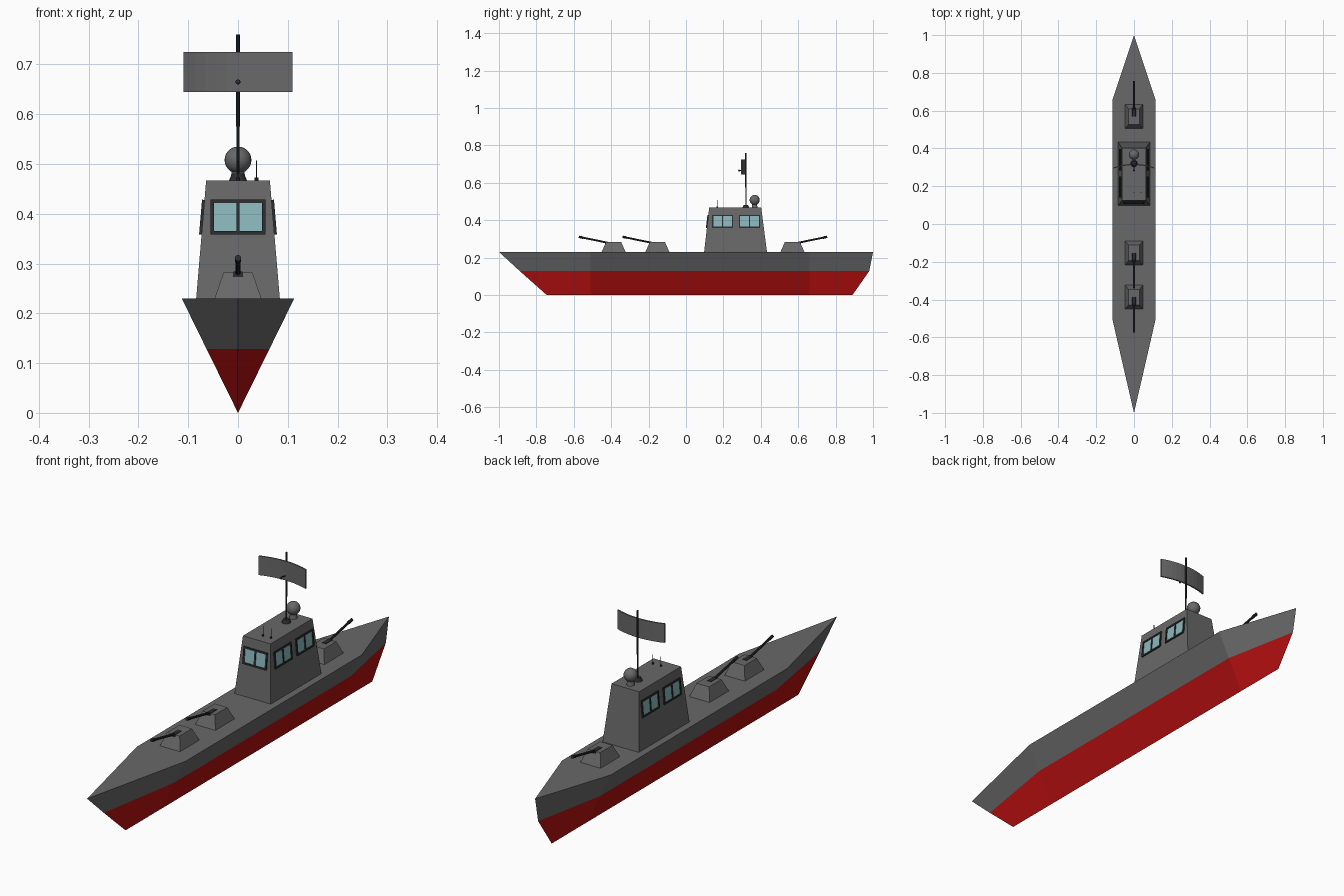
import bpy, bmesh, math
from mathutils import Vector

if "Cube" in bpy.data.objects:
    bpy.data.objects.remove(bpy.data.objects["Cube"])


def mat(name, r, g, b):
    m = bpy.data.materials.new(name)
    m.diffuse_color = (r, g, b, 1)
    m.use_nodes = True
    m.node_tree.nodes["Principled BSDF"].inputs["Base Color"].default_value = m.diffuse_color
    return m


GREY = mat("hull grey", 0.14, 0.14, 0.14)
RED = mat("antifouling red", 0.48, 0.005, 0.005)
DARK = mat("dark metal", 0.025, 0.026, 0.028)
GLASS = mat("window glass", 0.26, 0.48, 0.51)


def mesh_obj(name, verts, faces, *mats):
    bm = bmesh.new()
    vs = [bm.verts.new(v) for v in verts]
    for f in faces:
        bm.faces.new([vs[i] for i in f])
    bmesh.ops.recalc_face_normals(bm, faces=bm.faces)
    me = bpy.data.meshes.new(name)
    bm.to_mesh(me)
    bm.free()
    for m in mats:
        me.materials.append(m)
    ob = bpy.data.objects.new(name, me)
    bpy.context.collection.objects.link(ob)
    return ob


BOX = [(0, 1, 2, 3), (4, 5, 6, 7), (0, 1, 5, 4), (1, 2, 6, 5), (2, 3, 7, 6), (3, 0, 4, 7)]


def frustum(name, m, bottom, top):
    """Tapered box; each end is (half_x, y0, y1, z)."""
    v = []
    for hx, y0, y1, z in (bottom, top):
        v += [(-hx, y0, z), (hx, y0, z), (hx, y1, z), (-hx, y1, z)]
    return mesh_obj(name, v, BOX, m)


def rod(name, m, a, b, r, r2=None, n=10):
    a, b = Vector(a), Vector(b)
    d = b - a
    bpy.ops.mesh.primitive_cone_add(vertices=n, radius1=r, radius2=r if r2 is None else r2,
                                    depth=d.length, location=(a + b) / 2)
    ob = bpy.context.object
    ob.name = name
    ob.rotation_euler = d.to_track_quat('Z', 'Y').to_euler()
    ob.data.materials.append(m)
    bpy.ops.object.shade_smooth_by_angle()
    return ob


def ball(name, m, loc, r):
    bpy.ops.mesh.primitive_uv_sphere_add(segments=24, ring_count=14, radius=r, location=loc)
    ob = bpy.context.object
    ob.name = name
    ob.data.materials.append(m)
    bpy.ops.object.shade_smooth()
    return ob


# Hull: V section, rows of bow, two mid stations and stern at each height
def row(z, half, bow, stern):
    return [(0, bow, z), (half, -0.51, z), (half, 0.66, z),
            (0, stern, z), (-half, 0.66, z), (-half, -0.51, z)]


WL, DECK = 0.128, 0.23
verts = row(DECK, 0.113, -1, 1) + row(WL, 0.063, -0.889, 0.98)
verts += [(0, -0.745, 0), (0, -0.51, 0), (0, 0.66, 0), (0, 0.89, 0)]
keel = [12, 13, 14, 15, 14, 13]
faces = [tuple(range(6))]
for i in range(6):
    j = (i + 1) % 6
    faces += [(i, j, j + 6, i + 6), (i + 6, j + 6, keel[j], keel[i])]
hull = mesh_obj("hull", verts, faces, GREY, RED)
for p in hull.data.polygons:
    p.material_index = 1 if p.center.z < WL else 0

# Bridge cabin
B, T = (0.084, 0.097, 0.433, DECK), (0.064, 0.124, 0.402, 0.467)
frustum("bridge_cabin", GREY, B, T)


def wall_side(sign):
    slope = (T[0] - B[0]) / (T[3] - DECK)
    return (lambda u, z: Vector((sign * (B[0] + slope * (z - DECK)), u, z)),
            Vector((sign, 0, -slope)).normalized())


def wall_front():
    slope = (T[1] - B[1]) / (T[3] - DECK)
    return (lambda u, z: Vector((u, B[1] + slope * (z - DECK), z)),
            Vector((0, -1, slope)).normalized())


def plate(name, m, wall, u0, u1, z0, z1, t):
    pt, n = wall
    c = [pt(u0, z0), pt(u1, z0), pt(u1, z1), pt(u0, z1)]
    mesh_obj(name, [p - n * 0.001 for p in c] + [p + n * t for p in c], BOX, m)


# Windows: raised frame bars around two panes
def window(name, wall, u0, u1, z0=0.358, z1=0.428, b=0.007):
    mid = (u0 + u1) / 2
    plate(name + "_glass", GLASS, wall, u0 + b / 2, u1 - b / 2, z0 + b / 2, z1 - b / 2, 0.002)
    for a, c in ((u0, u0 + b), (mid - b / 2, mid + b / 2), (u1 - b, u1)):
        plate(name + "_post", DARK, wall, a, c, z0 + b, z1 - b, 0.005)
    for a, c in ((z0, z0 + b), (z1 - b, z1)):
        plate(name + "_rail", DARK, wall, u0, u1, a, c, 0.005)


window("front_window", wall_front(), -0.055, 0.055)
for s, side in ((1, "right"), (-1, "left")):
    for u in (0.139, 0.283):
        window(side + "_window", wall_side(s), u, u + 0.113)

# Gun turrets: centre y and firing direction
for i, (cy, d) in enumerate(((-0.387, -1), (-0.153, -1), (0.569, 1))):
    frustum(f"turret_{i}", GREY, (0.047, cy - 0.064, cy + 0.064, DECK),
            (0.029, cy - 0.041, cy + 0.041, 0.282))
    ys = sorted((cy, cy + d * 0.045))
    frustum(f"gun_mount_{i}", DARK, (0.012, *ys, 0.264), (0.009, *ys, 0.284))
    tip = Vector((0, cy + d * 0.186, 0.311))
    base = Vector((0, cy + d * 0.01, 0.275))
    rod(f"gun_barrel_{i}", DARK, base, tip, 0.005)
    rod(f"gun_muzzle_{i}", DARK, base.lerp(tip, 0.87), tip, 0.0065)

# Radome, mast and roof aerials
rod("radome_base", GREY, (0, 0.367, 0.465), (0, 0.367, 0.488), 0.016, 0.012, 16)
ball("radome", GREY, (0, 0.367, 0.508), 0.027)
rod("mast_base", DARK, (0, 0.32, 0.465), (0, 0.32, 0.481), 0.019, 0.012, 16)
rod("mast_lower", DARK, (0, 0.32, 0.467), (0, 0.32, 0.58), 0.003)
rod("mast_upper", DARK, (0, 0.32, 0.575), (0, 0.32, 0.76), 0.004)
for x in (0, 0.037):
    rod("aerial", DARK, (x, 0.167, 0.465), (x, 0.167, 0.507), 0.0015, n=6)
    rod("aerial_foot", DARK, (x, 0.167, 0.465), (x, 0.167, 0.473), 0.004, n=8)

# Curved radar panel, hollow towards the front
N = 10
v, f = [], []
for i in range(N + 1):
    x = -0.109 + 0.218 * i / N
    y = 0.312 - 0.019 * (x / 0.109) ** 2
    v += [(x, y, 0.645), (x, y + 0.006, 0.645), (x, y + 0.006, 0.725), (x, y, 0.725)]
for i in range(N):
    a = 4 * i
    f += [(a + k, a + (k + 1) % 4, a + 4 + (k + 1) % 4, a + 4 + k) for k in range(4)]
f += [(0, 1, 2, 3), tuple(4 * N + k for k in range(4))]
mesh_obj("radar_panel", v, f, GREY)
rod("radar_feed", DARK, (0, 0.315, 0.662), (0, 0.285, 0.667), 0.0025, n=8)
ball("radar_feed_tip", DARK, (0, 0.284, 0.665), 0.005)
